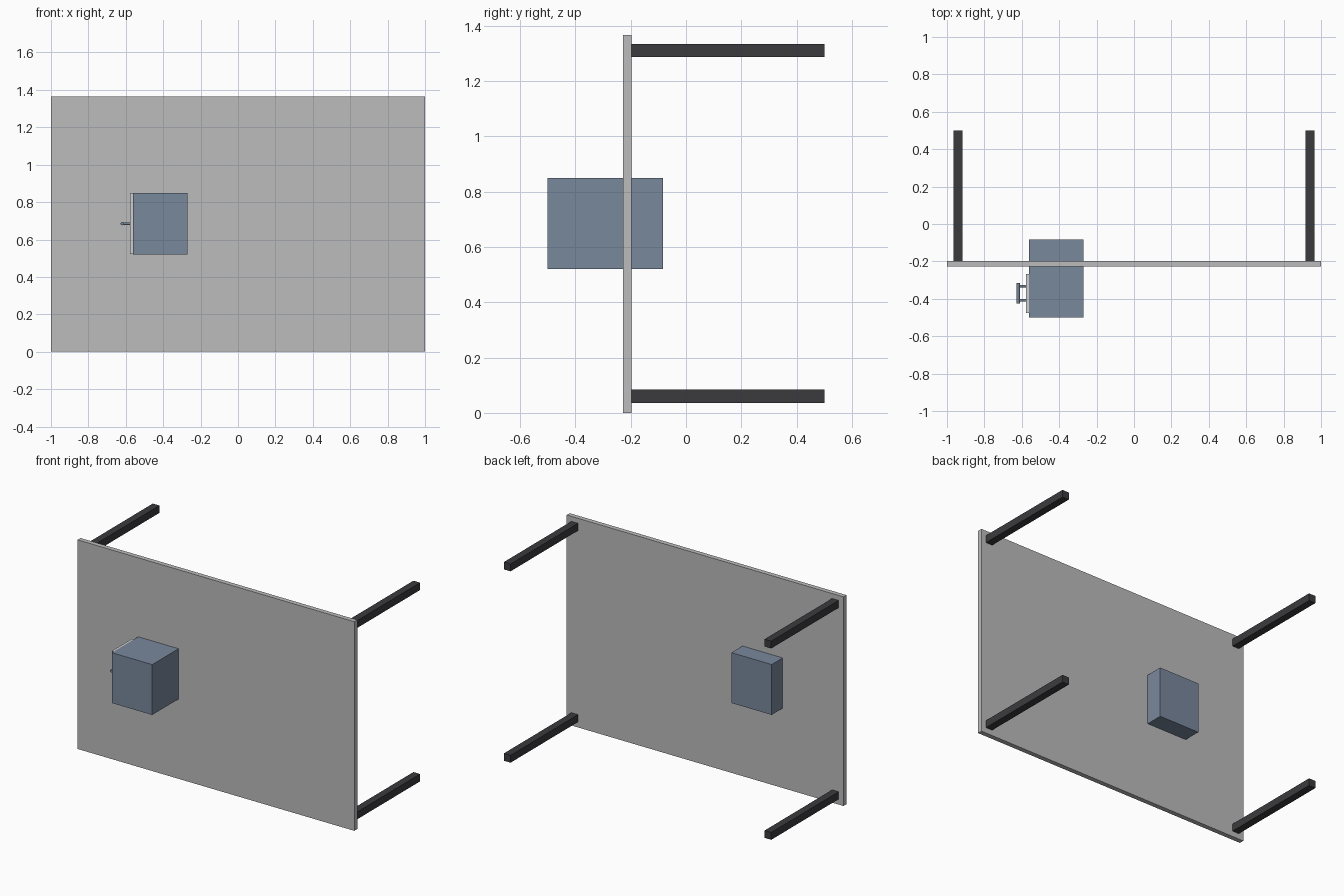
import bpy
from mathutils import Vector

cube = bpy.data.objects.get("Cube")
if cube:
    bpy.data.objects.remove(cube, do_unlink=True)


def material(name, r, g, b):
    # sRGB bytes to linear
    color = [((c / 255 + 0.055) / 1.055) ** 2.4 for c in (r, g, b)] + [1]
    m = bpy.data.materials.new(name)
    m.use_nodes = True
    m.diffuse_color = color
    m.node_tree.nodes["Principled BSDF"].inputs["Base Color"].default_value = color
    return m


def box(name, x, y, z, mat):
    """Box from its (min, max) range on each axis."""
    lo, hi = Vector(a[0] for a in (x, y, z)), Vector(a[1] for a in (x, y, z))
    bpy.ops.mesh.primitive_cube_add(size=1, location=(lo + hi) / 2)
    ob = bpy.context.object
    ob.name = name
    ob.scale = hi - lo
    bpy.ops.object.transform_apply(location=False, rotation=False, scale=True)
    ob.data.materials.append(mat)
    return ob


def rod(name, start, end, radius, mat):
    """Round bar between two points."""
    a, b = Vector(start), Vector(end)
    bpy.ops.mesh.primitive_cylinder_add(
        vertices=24, radius=radius, depth=(b - a).length, location=(a + b) / 2,
        rotation=(b - a).to_track_quat('Z', 'Y').to_euler())
    ob = bpy.context.object
    ob.name = name
    ob.data.materials.append(mat)
    bpy.ops.object.shade_smooth_by_angle()
    return ob


panel_grey = material("panel grey", 188, 188, 188)
box_blue = material("slate blue", 121, 136, 156)
leg_dark = material("dark charcoal", 59, 59, 62)
door_grey = material("pale grey", 208, 208, 208)
handle_metal = material("handle metal", 118, 134, 148)

# Upright panel
box("panel", (-1, 1), (-0.228, -0.197), (0, 1.366), panel_grey)

# Four square legs reaching backwards
for side, x in (("right", -0.942), ("left", 0.942)):
    for level, z in (("lower", 0.06), ("upper", 1.31)):
        box(f"{level}_{side}_leg", (x - 0.024, x + 0.024), (-0.197, 0.5),
            (z - 0.024, z + 0.024), leg_dark)

# Cabinet passing through the panel, with a door on its right side
box("cabinet", (-0.561, -0.27), (-0.5, -0.083), (0.521, 0.85), box_blue)
box("cabinet_door", (-0.578, -0.561), (-0.476, -0.268), (0.523, 0.848), door_grey)

# Door handle: a grip on two posts
rod("handle_grip", (-0.619, -0.424, 0.685), (-0.619, -0.316, 0.685), 0.009, handle_metal)
for name, y in (("front", -0.408), ("back", -0.332)):
    rod(f"{name}_handle_post", (-0.619, y, 0.685), (-0.578, y, 0.685), 0.007, handle_metal)
